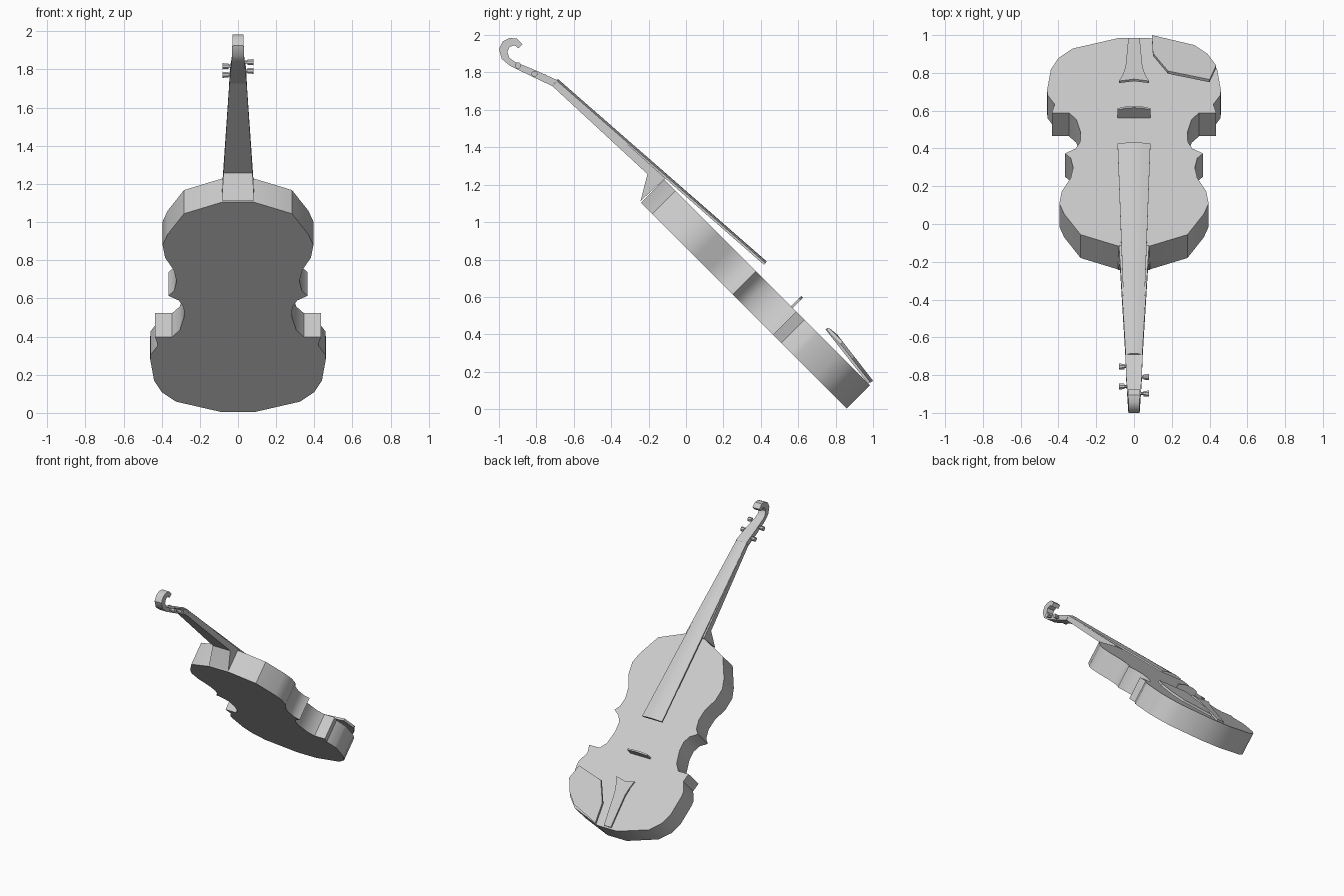
import bpy, bmesh
from math import radians
from mathutils import Vector

if "Cube" in bpy.data.objects:
    bpy.data.objects.remove(bpy.data.objects["Cube"])

R = 0.5 ** 0.5


def body_pt(x, u, n):
    """Point in the tilted body frame: u toward the neck, n out of the top plate."""
    return Vector((x, 0.86 + R * (n - u), 0.004 + R * (n + u)))


def loft(name, ring_a, ring_b, smooth=0):
    """Closed solid between two matching rings of points."""
    bm = bmesh.new()
    a = [bm.verts.new(p) for p in ring_a]
    b = [bm.verts.new(p) for p in ring_b]
    n = len(a)
    bm.faces.new(a)
    bm.faces.new(b)
    for i in range(n):
        j = (i + 1) % n
        bm.faces.new((a[i], a[j], b[j], b[i]))
    bmesh.ops.recalc_face_normals(bm, faces=bm.faces)
    me = bpy.data.meshes.new(name)
    bm.to_mesh(me)
    bm.free()
    ob = bpy.data.objects.new(name, me)
    bpy.context.collection.objects.link(ob)
    if smooth:
        bpy.ops.object.select_all(action='DESELECT')
        ob.select_set(True)
        bpy.context.view_layer.objects.active = ob
        bpy.ops.object.shade_smooth_by_angle(angle=radians(smooth))
    return ob


def side_profile(name, pts, smooth=0):
    """Solid from (y, z, half width) side profile, symmetric in x."""
    return loft(name, [(-w, y, z) for y, z, w in pts],
                [(w, y, z) for y, z, w in pts], smooth)


def mirrored(half):
    return half + [(-x, v) for x, v in reversed(half) if x > 0]


# Body: half outline (x, height of back edge), mirrored
half = [(0.085, 0), (0.325, 0.055), (0.40, 0.105), (0.44, 0.165), (0.46, 0.275),
        (0.458, 0.30), (0.42, 0.35), (0.435, 0.395), (0.345, 0.395), (0.305, 0.43),
        (0.282, 0.50), (0.285, 0.55), (0.31, 0.585), (0.365, 0.61), (0.335, 0.635),
        (0.322, 0.685), (0.335, 0.74), (0.382, 0.81), (0.395, 0.875), (0.37, 0.93),
        (0.283, 1.04), (0.085, 1.10)]
outline = mirrored(half)
loft("body", [body_pt(x, z / R, 0) for x, z in outline],
     [body_pt(x, z / R, 0.175) for x, z in outline], 35)

# Neck with heel
side_profile("neck", [(-0.69, 1.755, 0.044), (-0.714, 1.727, 0.045), (-0.206, 1.257, 0.076),
                      (-0.243, 1.113, 0.085), (-0.11, 1.235, 0.08)])

# Fingerboard: arched section tapering toward the nut
up = Vector((0, 0.66, 0.75))


def board_section(y, z, w):
    c = Vector((0, y, z))
    return [c + Vector((s * w, 0, 0)) + up * h for s, h in
            ((-1, 0), (1, 0), (1, 0.012), (0.5, 0.02), (0, 0.023), (-0.5, 0.02), (-1, 0.012))]


loft("fingerboard", board_section(0.417, 0.772, 0.087), board_section(-0.70, 1.748, 0.045), 40)

# Pegbox and curled scroll
side_profile("pegbox_scroll", [
    (-0.69, 1.76, 0.045), (-0.714, 1.727, 0.045), (-0.82, 1.777, 0.042), (-0.938, 1.834, 0.034),
    (-0.985, 1.872, 0.031), (-1.0, 1.925, 0.03), (-0.98, 1.966, 0.03), (-0.944, 1.984, 0.03),
    (-0.906, 1.982, 0.03), (-0.874, 1.952, 0.03), (-0.896, 1.929, 0.03), (-0.917, 1.946, 0.03),
    (-0.944, 1.936, 0.03), (-0.955, 1.909, 0.03), (-0.944, 1.877, 0.031),
    (-0.912, 1.856, 0.034), (-0.80, 1.81, 0.042)], 40)

# Tuning pegs: thin stem and wider head, alternating sides
for i, (s, y, z) in enumerate(((-1, -0.755, 1.772), (1, -0.81, 1.793),
                               (-1, -0.86, 1.817), (1, -0.898, 1.838))):
    def ring(x, r):
        return [(s * x, y + r * a, z + r * b) for a, b in
                ((1, .4), (.4, 1), (-.4, 1), (-1, .4), (-1, -.4), (-.4, -1), (.4, -1), (1, -.4))]
    loft(f"peg_stem_{i}", ring(0.02, 0.008), ring(0.055, 0.008))
    loft(f"peg_head_{i}", ring(0.05, 0.014), ring(0.08, 0.016))

# Bridge: thin plate with arched top
bridge = mirrored([(0.088, 0.17), (0.088, 0.235), (0.045, 0.248), (0, 0.252)])
loft("bridge", [body_pt(x, 0.585, n) for x, n in bridge],
     [body_pt(x, 0.597, n) for x, n in bridge])


def sloped_plate(name, pts, thick):
    """Thin plate from (x, y, z) top points."""
    top = [Vector(p) for p in pts]
    return loft(name, top, [p - Vector((0, 0.79, 0.61)) * thick for p in top])


# Tailpiece, flaring and rising toward the bridge
tail = mirrored([(0.03, 0.985), (0.045, 0.83), (0.06, 0.79), (0.08, 0.757), (0, 0.767)])
sloped_plate("tailpiece", [(x, y, 0.145 + 1.27 * (0.985 - y)) for x, y in tail], 0.014)

# Chin rest on the right of the lower bout
chin = [(0.095, 1.0), (0.32, 0.947), (0.39, 0.90), (0.435, 0.84), (0.40, 0.765),
        (0.18, 0.81), (0.10, 0.905)]
sloped_plate("chin_rest", [(x, y, min(0.152 + 1.29 * (1 - y), 0.435)) for x, y in chin], 0.018)
